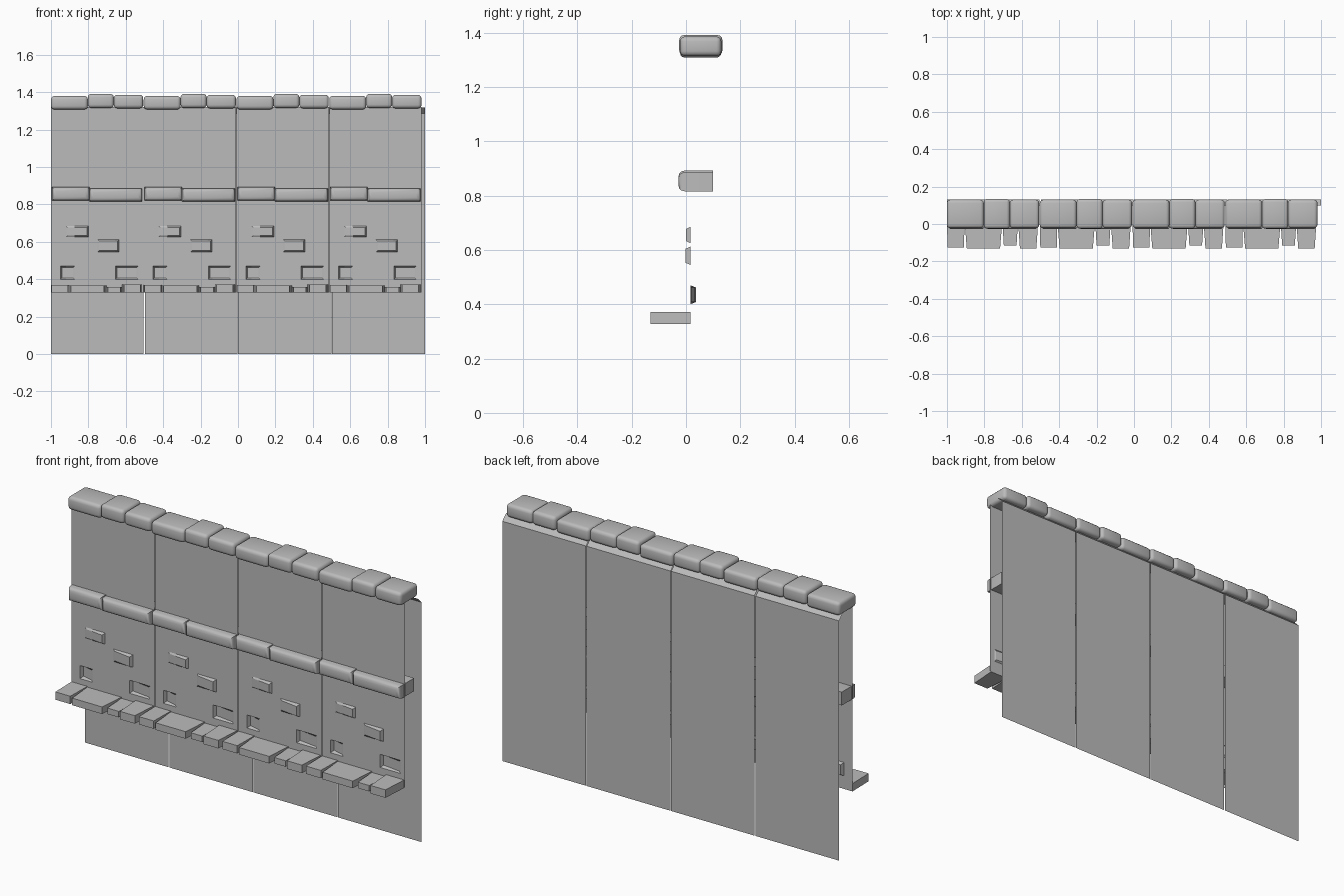
import bpy
import bmesh
from mathutils import Vector

if "Cube" in bpy.data.objects:
    bpy.data.objects.remove(bpy.data.objects["Cube"], do_unlink=True)

stone = bpy.data.materials.new("grey_stone")
stone.use_nodes = True
COLOUR = (0.5, 0.5, 0.5, 1)
stone.diffuse_color = COLOUR
stone.node_tree.nodes["Principled BSDF"].inputs["Base Color"].default_value = COLOUR

PITCH = 0.496
STARTS = [-1 + i * PITCH for i in range(4)]


def finish(name, bm, smooth=False):
    mesh = bpy.data.meshes.new(name)
    bm.to_mesh(mesh)
    bm.free()
    mesh.materials.append(stone)
    ob = bpy.data.objects.new(name, mesh)
    bpy.context.collection.objects.link(ob)
    if smooth:
        bpy.ops.object.select_all(action='DESELECT')
        ob.select_set(True)
        bpy.context.view_layer.objects.active = ob
        bpy.ops.object.shade_smooth_by_angle(angle=0.8)
    return ob


def add_box(bm, x, y, z, radius=0, keep_back=False, taper=0):
    """Box from ranges; rounded edges, optional square back, narrower front."""
    verts = bmesh.ops.create_cube(bm, size=1)["verts"]
    mid = (x[0] + x[1]) / 2
    for v in verts:
        front = v.co.y < 0
        v.co = Vector(r[0] + (c + 0.5) * (r[1] - r[0]) for r, c in zip((x, y, z), v.co))
        if front and taper:
            v.co.x += taper if v.co.x < mid else -taper
    if radius:
        edges = {e for v in verts for e in v.link_edges}
        if keep_back:
            edges = [e for e in edges if min(v.co.y for v in e.verts) < y[1] - 0.001]
            edges = [e for e in edges if max(v.co.y for v in e.verts) < y[1] - 0.001]
        bmesh.ops.bevel(bm, geom=list(edges), offset=radius, segments=3,
                        profile=0.5, affect='EDGES', clamp_overlap=True)


# Top coping and the middle string course
coping = [(0, 0.197, -0.022, 0.13, 1.308, 1.38),
          (0.197, 0.336, -0.025, 0.134, 1.316, 1.391),
          (0.336, 0.493, -0.022, 0.13, 1.314, 1.386)]
course = [(0.005, 0.205, 0.82, 0.892), (0.205, 0.488, 0.816, 0.886)]
bm_cap, bm_bar = bmesh.new(), bmesh.new()
for s in STARTS:
    for x0, x1, y0, y1, z0, z1 in coping:
        add_box(bm_cap, (s + x0, s + x1), (y0, y1), (z0, z1), 0.018)
    for x0, x1, z0, z1 in course:
        add_box(bm_bar, (s + x0, s + x1), (-0.028, 0.1), (z0, z1), 0.022, True)
finish("top_coping", bm_cap, True)
finish("middle_course", bm_bar, True)

# Projecting ledge of uneven slabs
slabs = [(0, 0.094, 0.37, -0.125, 0.003), (0.094, 0.296, 0.366, -0.13, 0.012),
         (0.296, 0.38, 0.36, -0.115, 0.008), (0.38, 0.488, 0.371, -0.13, 0.01)]
bm = bmesh.new()
for s in STARTS:
    for x0, x1, top, front, taper in slabs:
        add_box(bm, (s + x0, s + x1), (front, 0.016), (0.328, top), taper=taper)
finish("lower_ledge", bm)

# Front wall: a cut grid whose brick cells are pushed out or sunk with a tilt
XS = [0, 0.05, 0.08, 0.125, 0.2, 0.25, 0.345, 0.365, 0.465, 0.494]
ZS = [0.33, 0.4, 0.47, 0.545, 0.612, 0.625, 0.685, 0.84, 1.32]
# x range, z range, depth at left, depth at right
bricks = [(0.08, 0.2, 0.625, 0.685, -0.003, -0.016),
          (0.25, 0.365, 0.545, 0.612, -0.004, -0.018),
          (0.05, 0.125, 0.4, 0.47, 0.02, 0.004),
          (0.345, 0.465, 0.4, 0.47, 0.018, 0.004)]
bm = bmesh.new()
for s in STARTS:
    grid = [[bm.verts.new((s + x, 0.016, z)) for z in ZS] for x in XS]
    faces = [bm.faces.new((grid[i][j], grid[i + 1][j], grid[i + 1][j + 1], grid[i][j + 1]))
             for i in range(len(XS) - 1) for j in range(len(ZS) - 1)]
    for x0, x1, z0, z1, left, right in bricks:
        cells = [f for f in faces if f.is_valid
                 and x0 < f.calc_center_median().x - s < x1
                 and z0 < f.calc_center_median().z < z1]
        geom = bmesh.ops.extrude_face_region(bm, geom=cells)["geom"]
        for v in [g for g in geom if isinstance(g, bmesh.types.BMVert)]:
            t = (v.co.x - s - x0) / (x1 - x0)
            u = (v.co.z - z0) / (z1 - z0)
            depth = left + (right - left) * t
            v.co.y += depth
            v.co.x += (0.5 - t) * 0.016
            v.co.z += (0.5 - u) * 0.016
        bmesh.ops.delete(bm, geom=[f for f in cells if f.is_valid], context='FACES_ONLY')
finish("front_wall", bm)

# Back wall panels with a sloped lip running under the coping
bm = bmesh.new()
for x0, x1 in [(-1, -0.505), (-0.497, -0.003), (0, 0.499), (0.502, 1)]:
    rows = [[bm.verts.new((x, y, z)) for x in (x1, x0)]
            for y, z in ((0.13, 0), (0.13, 1.287), (0.098, 1.318))]
    for a, b in zip(rows, rows[1:]):
        bm.faces.new((a[0], a[1], b[1], b[0]))
finish("back_wall", bm)
